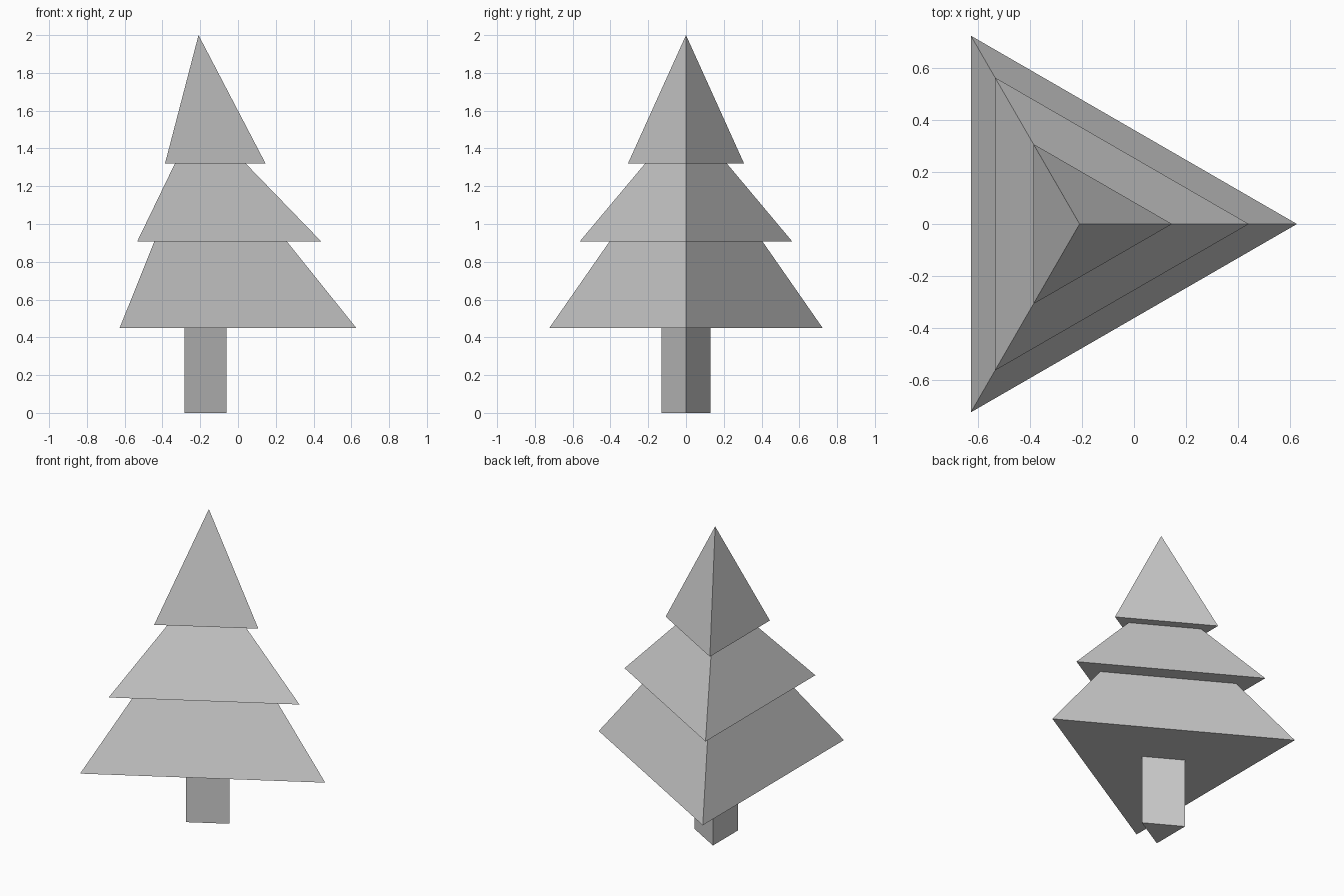
import bpy
import bmesh
from math import cos, sin, tau

cube = bpy.data.objects.get("Cube")
if cube:
    bpy.data.objects.remove(cube, do_unlink=True)

AXIS_X = -0.209
SIDES = 3

grey = bpy.data.materials.new("plain grey")
grey.use_nodes = True
colour = (0.6, 0.6, 0.6, 1)
grey.diffuse_color = colour
grey.node_tree.nodes["Principled BSDF"].inputs["Base Color"].default_value = colour


def stacked_prism(name, profile):
    """Loft triangular rings through (radius, z) pairs; radius 0 ends in a point."""
    bm = bmesh.new()
    rings = []
    for radius, z in profile:
        count = SIDES if radius else 1
        rings.append([bm.verts.new((radius * cos(tau * i / SIDES),
                                    radius * sin(tau * i / SIDES), z))
                      for i in range(count)])
    for low, high in zip(rings, rings[1:]):
        for i in range(SIDES):
            j = (i + 1) % SIDES
            if len(high) == 1:
                bm.faces.new((low[i], low[j], high[0]))
            else:
                bm.faces.new((low[i], low[j], high[j], high[i]))
    bm.faces.new(list(reversed(rings[0])))
    if len(rings[-1]) > 1:
        bm.faces.new(rings[-1])
    bmesh.ops.recalc_face_normals(bm, faces=bm.faces)
    mesh = bpy.data.meshes.new(name)
    bm.to_mesh(mesh)
    bm.free()
    mesh.materials.append(grey)
    obj = bpy.data.objects.new(name, mesh)
    obj.location.x = AXIS_X
    bpy.context.collection.objects.link(obj)
    return obj


# Trunk
stacked_prism("trunk", [(0.149, 0), (0.149, 0.45)])

# Foliage: three tiers stepping outward, ending in a point
stacked_prism("foliage", [
    (0.835, 0.45), (0.468, 0.907),
    (0.65, 0.907), (0.25, 1.32),
    (0.355, 1.32), (0, 2),
])
